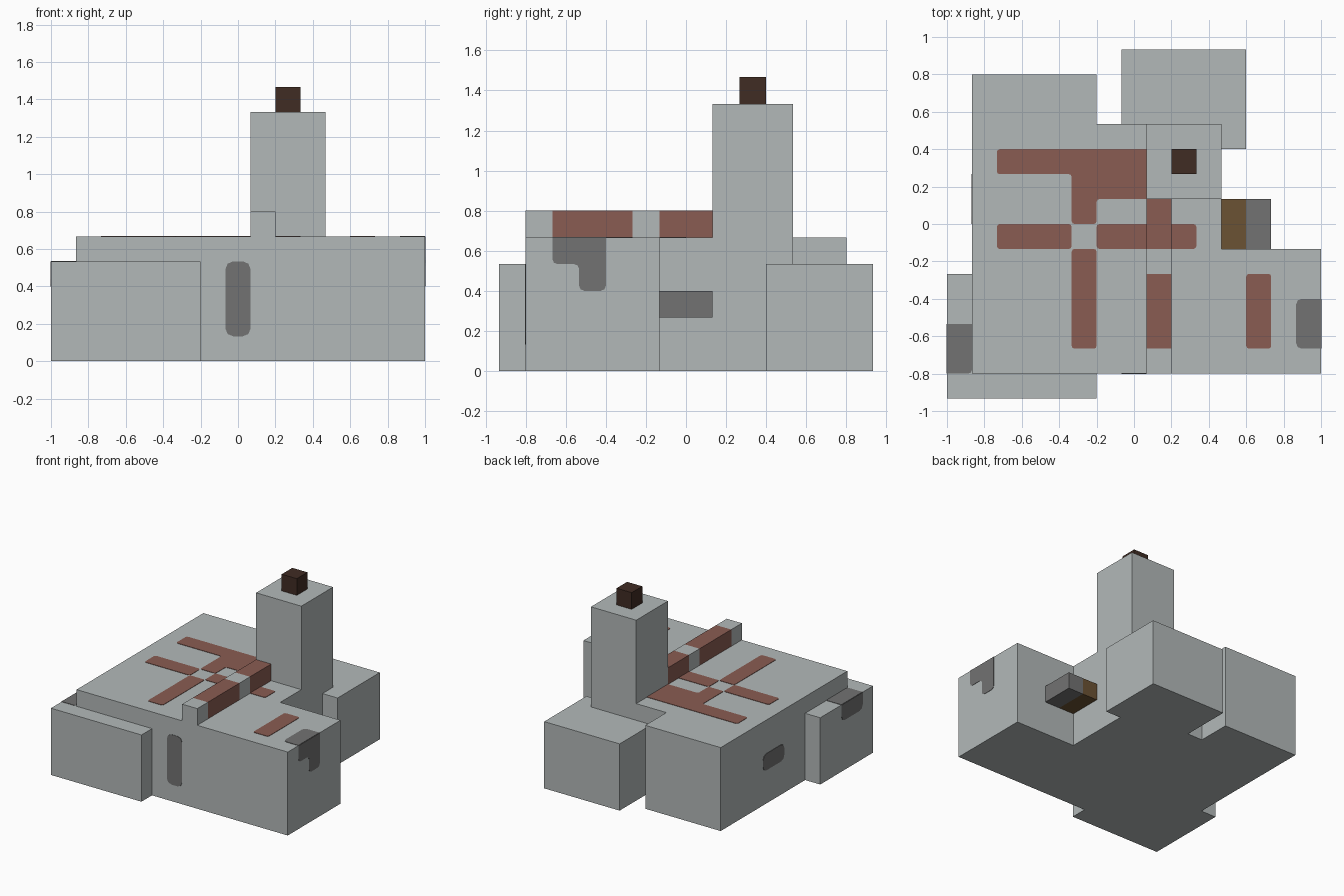
import bpy, bmesh
from mathutils import Vector

cube = bpy.data.objects.get("Cube")
if cube:
    bpy.data.objects.remove(cube)

U = 2 / 15          # one block of the building
HALF = 0.003        # half thickness of painted plates


def material(name, rgb):
    m = bpy.data.materials.new(name)
    m.use_nodes = True
    m.diffuse_color = (*rgb, 1)
    m.node_tree.nodes["Principled BSDF"].inputs["Base Color"].default_value = (*rgb, 1)
    return m


STONE = material("pale stone", (0.45, 0.485, 0.485))
RUST = material("rust red", (0.254, 0.107, 0.084))
GREY = material("worn grey", (0.17, 0.17, 0.17))
WOOD = material("brown wood", (0.147, 0.084, 0.033))
DARK = material("dark brown", (0.051, 0.025, 0.017))


def place(axis, a, b, h):
    """Lay plane coordinates a, b at height h along an axis."""
    return [Vector((h, a, b)), Vector((a, h, b)), Vector((a, b, h))][axis]


def prism(name, outline, axis, low, high, mat):
    """Extrude an outline, given in metres, along an axis."""
    bm = bmesh.new()
    face = bm.faces.new([bm.verts.new(place(axis, a, b, low)) for a, b in outline])
    grown = bmesh.ops.extrude_face_region(bm, geom=[face])["geom"]
    bmesh.ops.translate(bm, verts=[g for g in grown if isinstance(g, bmesh.types.BMVert)],
                        vec=place(axis, 0, 0, high - low))
    bmesh.ops.recalc_face_normals(bm, faces=bm.faces)
    # the block grid is half a block off centre across the width
    bmesh.ops.translate(bm, verts=bm.verts, vec=(-U / 2, 0, 0))
    mesh = bpy.data.meshes.new(name)
    bm.to_mesh(mesh)
    bm.free()
    mesh.materials.append(mat)
    ob = bpy.data.objects.new(name, mesh)
    bpy.context.collection.objects.link(ob)
    return ob


def rect(a0, a1, b0, b1):
    return [(a0, b0), (a1, b0), (a1, b1), (a0, b1)]


def block(name, x, y, z, mat=STONE):
    prism(name, [(a * U, b * U) for a, b in rect(*x, *y)], 2, z[0] * U, z[1] * U, mat)


def plate(name, outline, axis, h, mat, radius):
    """Thin painted patch; corners are rounded unless marked with a third value."""
    pts = [Vector(p[:2]) * U for p in outline]
    shape = []
    for i, p in enumerate(pts):
        if len(outline[i]) == 3:
            shape.append(p)
            continue
        back = (pts[i - 1] - p).normalized() * radius
        ahead = (pts[(i + 1) % len(pts)] - p).normalized() * radius
        shape += [p + back, p + (back + ahead) * 0.29, p + ahead]
    prism(name, shape, axis, h * U - HALF, h * U + HALF, mat)


# Main hall and the blocks around it
hall = [(-6, -6), (8, -6), (8, -1), (4, -1), (4, 4), (-1, 4), (-1, 6), (-6, 6)]
prism("main_hall", [(a * U, b * U) for a, b in hall], 2, 0, 5 * U, STONE)
block("front_annex", (-7, -1), (-7, -2), (0, 4))
block("back_annex", (0, 5), (3, 7), (0, 4))
block("tower", (1, 4), (1, 4), (0, 10))
block("tower_cap", (2, 3), (2, 3), (10, 11), DARK)

# Side beam
block("side_beam_base", (4, 5), (-1, 1), (2, 3), WOOD)
block("side_beam_end", (5, 6), (-1, 1), (2, 3), GREY)

# Roof ridge in alternating colours
cuts = [-6, -5, -2, -1, 1]
for i in range(4):
    block(f"roof_ridge_{i + 1}", (1, 2), cuts[i:i + 2], (5, 6), (STONE, RUST)[i % 2])

# Rust bands on the roof
plate("roof_band_branch", [(-5, 2), (-2, 2), (-2, 0), (-1, 0), (-1, 1),
                           (1.3, 1), (1.3, 3), (-5, 3)], 2, 5, RUST, 0.015)
bands = [(-5, -2, -1, 0), (-1, 3, -1, 0), (-2, -1, -5, -1), (5, 6, -5, -2)]
for i, band in enumerate(bands):
    plate(f"roof_band_{i + 1}", rect(*band), 2, 5, RUST, 0.015)

# Worn grey patches on the walls and edges
plate("front_patch", rect(0, 1, 1, 4), 1, -6, GREY, 0.04)
plate("left_wall_patch", rect(0, 2, 2, 3), 0, -6, GREY, 0.04)
plate("corner_patch_top", [(7, -5), (8, -5, 0), (8, -3, 0), (7, -3)], 2, 5, GREY, 0.03)
plate("corner_patch_side", [(-5, 5, 0), (-5, 4), (-4, 4), (-4, 3), (-3, 3), (-3, 5, 0)],
      0, 8, GREY, 0.025)
plate("annex_patch_top", [(-7, -6, 0), (-6, -6), (-6, -4, 0), (-7, -4, 0)], 2, 4, GREY, 0.02)
plate("annex_patch_side", [(-6, 4, 0), (-6, 3), (-4, 3), (-4, 4, 0)], 0, -7, GREY, 0.04)
